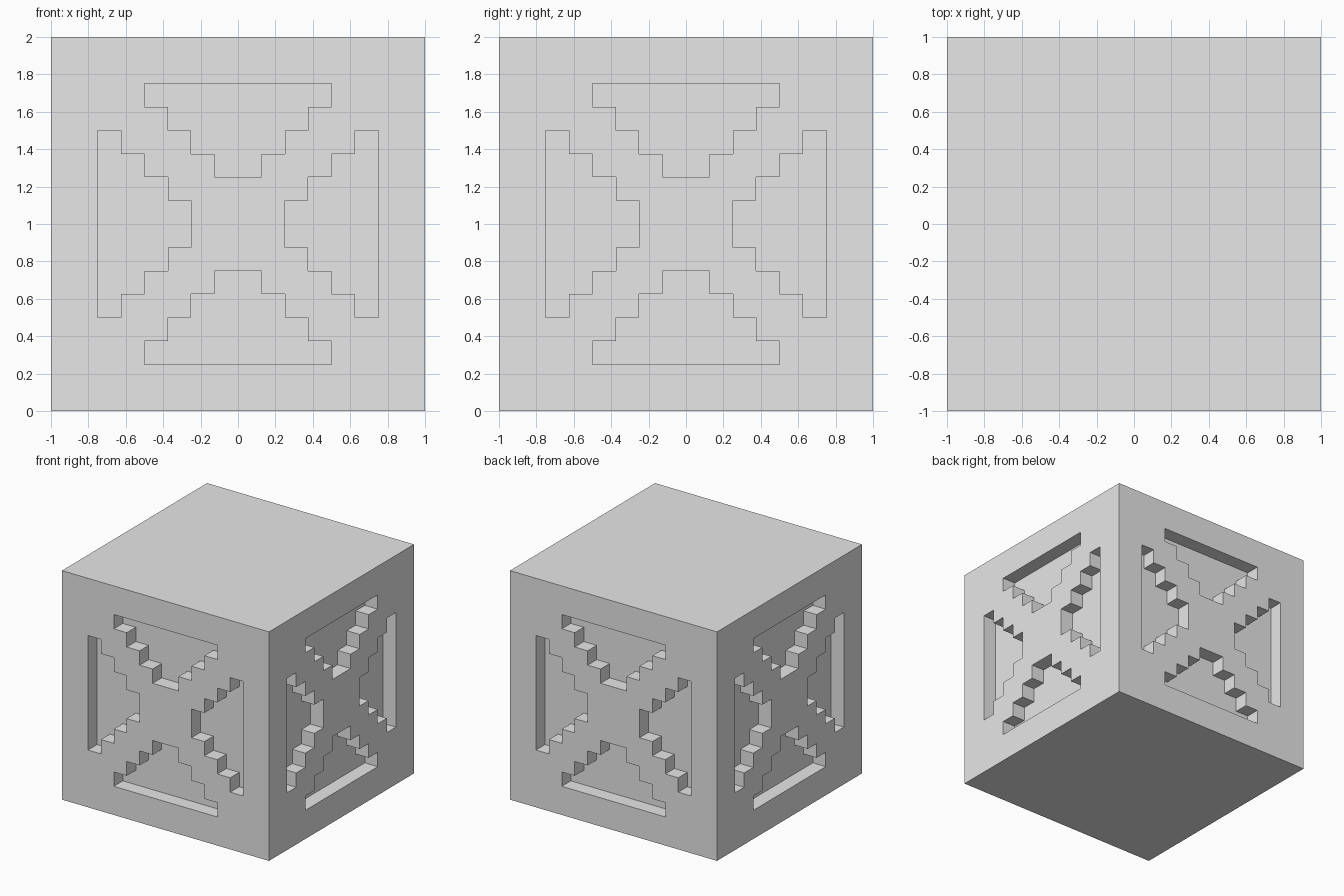
import bpy, bmesh, math
from mathutils import Matrix, Vector

STEP = 0.125    # size of one stair step
DEPTH = 0.125   # depth of the recesses

if "Cube" in bpy.data.objects:
    bpy.data.objects.remove(bpy.data.objects["Cube"], do_unlink=True)

grey = bpy.data.materials.new("light_grey")
grey.use_nodes = True
grey.diffuse_color = (0.8, 0.8, 0.8, 1)
grey.node_tree.nodes["Principled BSDF"].inputs["Base Color"].default_value = (0.8, 0.8, 0.8, 1)


def make_object(name, bm):
    bmesh.ops.recalc_face_normals(bm, faces=bm.faces)
    mesh = bpy.data.meshes.new(name)
    bm.to_mesh(mesh)
    bm.free()
    mesh.materials.append(grey)
    obj = bpy.data.objects.new(name, mesh)
    bpy.context.collection.objects.link(obj)
    return obj


# Solid block
bm = bmesh.new()
bmesh.ops.create_cube(bm, size=2, matrix=Matrix.Translation((0, 0, 1)))
block = make_object("carved_block", bm)

# Stepped pyramid profile, narrow end towards the middle of the face
right = []
for i in range(4):
    half = STEP * (i + 1)
    right += [(half, STEP * (i + 2)), (half, STEP * (i + 3))]
profile = right + [(-x, z) for x, z in reversed(right)]

# Four stepped recesses on each of the four side walls
bm = bmesh.new()
for side in range(4):
    for turn in range(4):
        place = (Matrix.Translation((0, 0, 1))
                 @ Matrix.Rotation(side * math.pi / 2, 4, 'Z')
                 @ Matrix.Rotation(turn * math.pi / 2, 4, 'Y'))
        face = bm.faces.new([bm.verts.new(place @ Vector((x, DEPTH - 1, z)))
                             for x, z in profile])
        out = place.to_3x3() @ Vector((0, -2 * DEPTH, 0))
        new = bmesh.ops.extrude_face_region(bm, geom=[face], use_keep_orig=True)
        bmesh.ops.translate(bm, vec=out, verts=[v for v in new["geom"]
                                                if isinstance(v, bmesh.types.BMVert)])
cutter = make_object("recess_cutter", bm)
cutter.hide_render = True

# Carve the recesses, then drop the cutter
carve = block.modifiers.new("carve", 'BOOLEAN')
carve.operation = 'DIFFERENCE'
carve.solver = 'EXACT'
carve.object = cutter
bpy.context.view_layer.objects.active = block
bpy.ops.object.modifier_apply(modifier=carve.name)
bpy.data.objects.remove(cutter, do_unlink=True)
